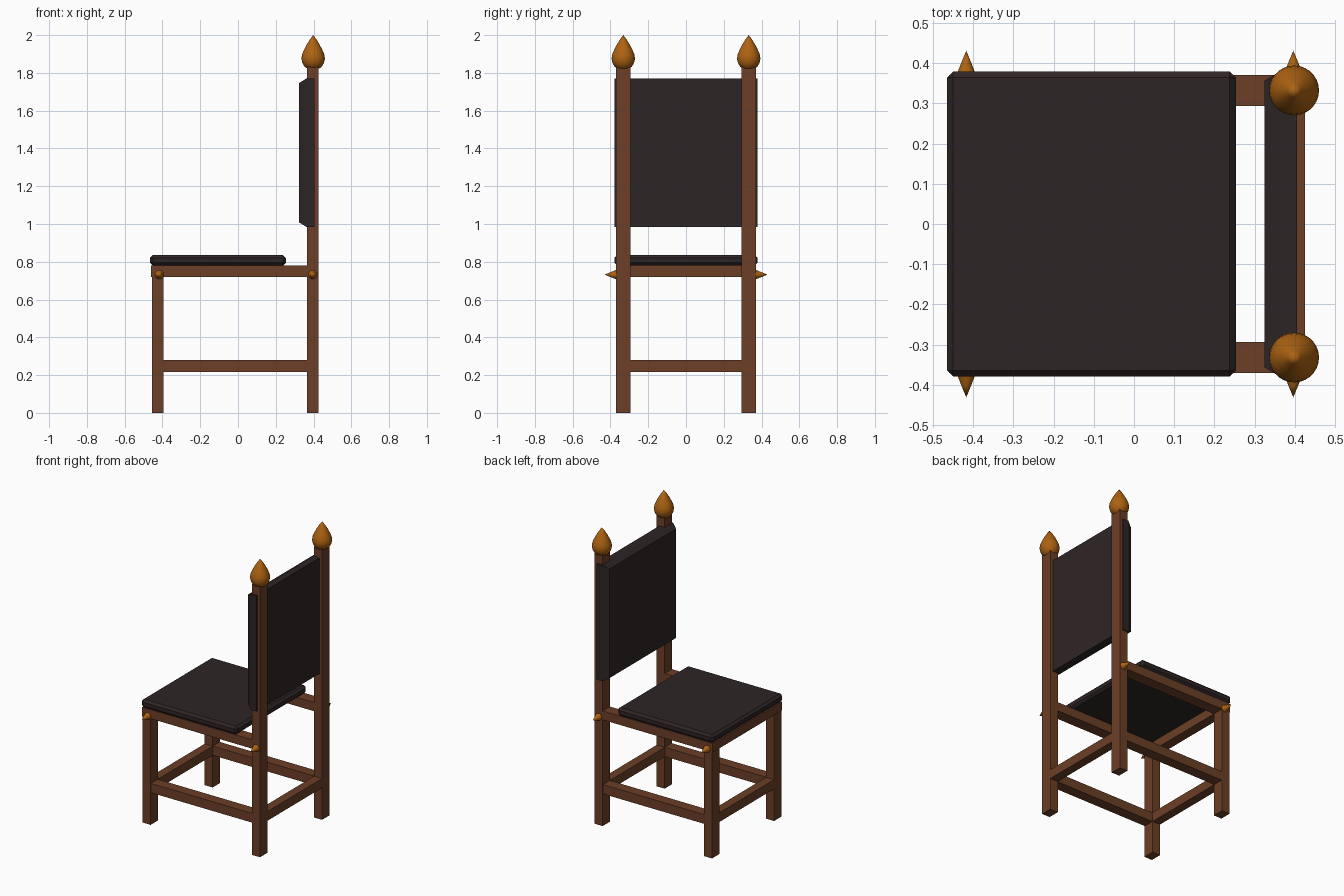
import bpy, bmesh, math
from mathutils import Matrix

if "Cube" in bpy.data.objects:
    bpy.data.objects.remove(bpy.data.objects["Cube"])


def material(name, rgb):
    m = bpy.data.materials.new(name)
    m.diffuse_color = (*rgb, 1)
    m.use_nodes = True
    m.node_tree.nodes["Principled BSDF"].inputs["Base Color"].default_value = m.diffuse_color
    return m


WOOD = material("brown wood", (0.150, 0.050, 0.020))
DARK = material("dark leather", (0.027, 0.018, 0.019))
BRASS = material("amber finial", (0.42, 0.125, 0.006))


def finish(bm, name, mat):
    bmesh.ops.recalc_face_normals(bm, faces=bm.faces)
    me = bpy.data.meshes.new(name)
    bm.to_mesh(me)
    bm.free()
    me.materials.append(mat)
    ob = bpy.data.objects.new(name, me)
    bpy.context.collection.objects.link(ob)
    return ob


def box(name, mat, x, y, z):
    bm = bmesh.new()
    bmesh.ops.create_cube(bm, size=1)
    for v in bm.verts:
        v.co = [r[0] if c < 0 else r[1] for c, r in zip(v.co, (x, y, z))]
    return finish(bm, name, mat)


def lathe(name, mat, profile, matrix, n=28):
    # profile is (radius, height) from base to tip; the tip is a point
    bm = bmesh.new()
    rings = [[bm.verts.new((r * math.cos(2 * math.pi * i / n),
                            r * math.sin(2 * math.pi * i / n), h))
              for i in range(n)] for r, h in profile[:-1]]
    tip = bm.verts.new((0, 0, profile[-1][1]))
    bm.faces.new(rings[0])
    for i in range(n):
        j = (i + 1) % n
        for a, b in zip(rings, rings[1:]):
            bm.faces.new((a[i], a[j], b[j], b[i]))
        bm.faces.new((rings[-1][i], rings[-1][j], tip))
    bm.transform(matrix)
    ob = finish(bm, name, mat)
    for p in ob.data.polygons:
        p.use_smooth = len(p.vertices) < 5
    return ob


FRONT_X, BACK_X = (-0.455, -0.395), (0.365, 0.425)
finial = [(0.030, 1.822), (0.045, 1.832), (0.057, 1.852), (0.062, 1.875),
          (0.059, 1.897), (0.048, 1.923), (0.034, 1.95), (0.017, 1.978), (0, 2.0)]
stud = [(0.025, 0.0), (0.021, 0.012), (0.012, 0.035), (0, 0.064)]

for s, side in ((-1, "right"), (1, "left")):
    y = sorted((s * 0.293, s * 0.371))
    y_in = sorted((s * 0.295, s * 0.368))
    # legs and back posts
    box(f"front_leg_{side}", WOOD, FRONT_X, y, (0, 0.72))
    box(f"back_post_{side}", WOOD, BACK_X, y, (0, 1.835))
    # seat rail in two lengths, and lower stretcher
    box(f"seat_rail_{side}", WOOD, (-0.46, 0.18), y, (0.72, 0.78))
    box(f"rear_seat_rail_{side}", WOOD, (0.18, 0.365), y, (0.72, 0.78))
    box(f"side_stretcher_{side}", WOOD, (-0.395, 0.365), y_in, (0.217, 0.28))
    # teardrop finial and pointed side studs
    lathe(f"finial_{side}", BRASS, finial, Matrix.Translation((0.398, s * 0.332, 0)))
    for x, end in ((-0.417, "front"), (0.396, "back")):
        rot = Matrix.Rotation(-s * math.pi / 2, 4, 'X')
        lathe(f"{end}_stud_{side}", BRASS, stud,
              Matrix.Translation((x, s * 0.367, 0.732)) @ rot, 16)

# cross rails
box("front_seat_rail", WOOD, (-0.46, -0.395), (-0.293, 0.293), (0.72, 0.78))
box("front_stretcher", WOOD, FRONT_X, (-0.293, 0.293), (0.217, 0.28))
box("back_stretcher", WOOD, BACK_X, (-0.293, 0.293), (0.217, 0.28))

# seat cushion with chamfered top and bottom edges
seat = box("seat_cushion", DARK, (-0.465, 0.253), (-0.379, 0.379), (0.78, 0.836))
bev = seat.modifiers.new("chamfer", 'BEVEL')
bev.width, bev.segments = 0.015, 1

# back cushion: chamfered towards the seat
bm = bmesh.new()
outer = [(-0.379, 0.985), (0.379, 0.985), (0.379, 1.77), (-0.379, 1.77)]
loops = []
for x, inset in ((0.405, 0), (0.362, 0), (0.324, 0.023)):
    loops.append([bm.verts.new((x, y - math.copysign(inset, y),
                                z - math.copysign(inset, z - 1.4))) for y, z in outer])
bm.faces.new(loops[0])
bm.faces.new(loops[-1])
for a, b in zip(loops, loops[1:]):
    for i in range(4):
        j = (i + 1) % 4
        bm.faces.new((a[i], a[j], b[j], b[i]))
finish(bm, "back_cushion", DARK)
